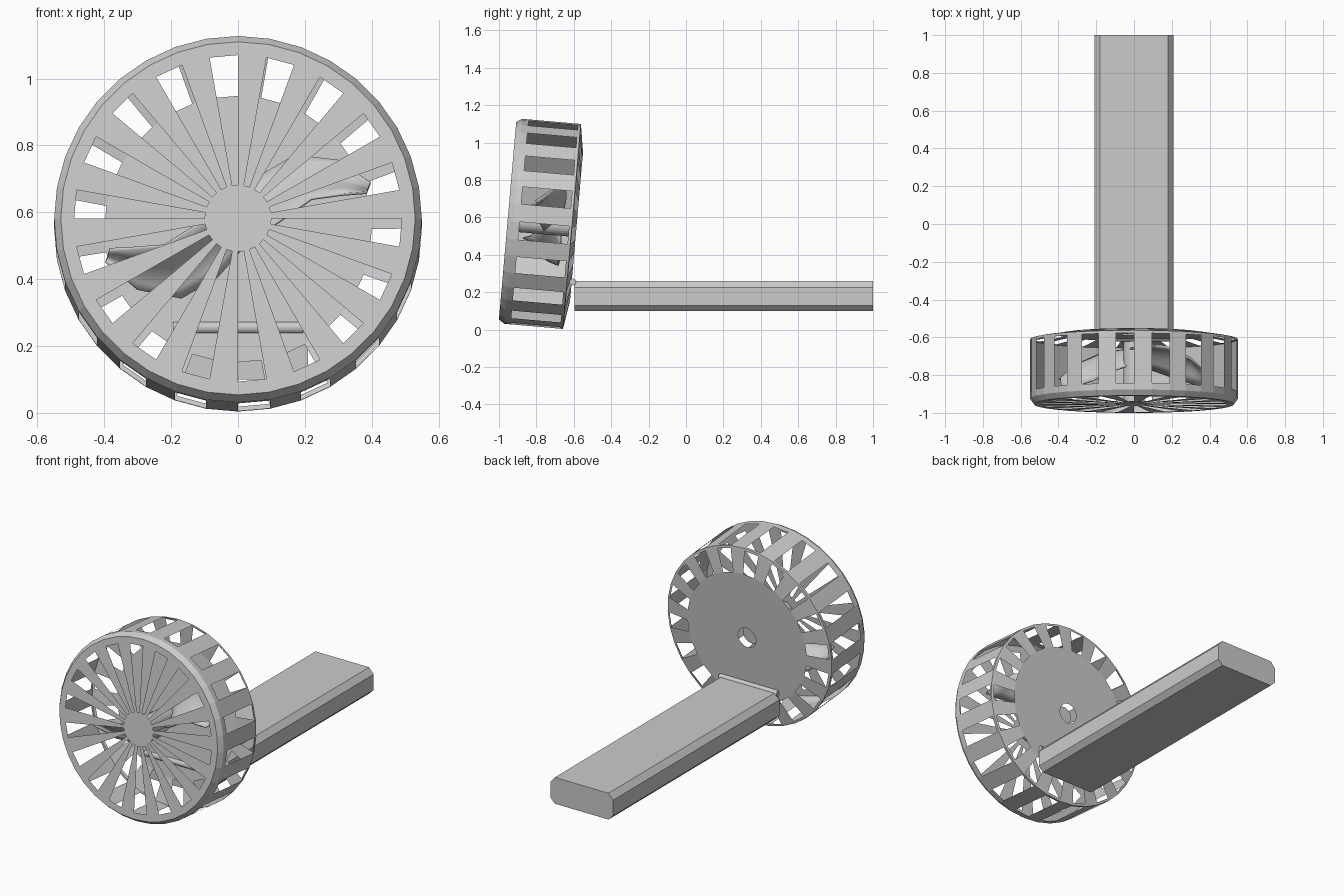
import bpy, bmesh, math
from mathutils import Vector, Matrix

if "Cube" in bpy.data.objects:
    bpy.data.objects.remove(bpy.data.objects["Cube"])

TILT = math.radians(5)
CENTRE = Vector((0, -0.954, 0.582))
BACK = Vector((0, math.cos(TILT), -math.sin(TILT)))
UP = Vector((0, math.sin(TILT), math.cos(TILT)))
N = 36


def head(x, up, depth):
    """Point in the tilted fan head: sideways, up, depth behind the front grille."""
    return CENTRE + Vector((x, 0, 0)) + UP * up + BACK * depth


def make(name, bm):
    mesh = bpy.data.meshes.new(name)
    bm.to_mesh(mesh)
    bm.free()
    ob = bpy.data.objects.new(name, mesh)
    bpy.context.collection.objects.link(ob)
    return ob


def lathe(name, profile, slotted=(), segs=N, cap_start=False, cap_end=False):
    """Revolve (depth, radius) points; slotted bands drop every other face."""
    bm = bmesh.new()
    rings = []
    for d, r in profile:
        rings.append([bm.verts.new(head(r * math.cos(2 * math.pi * k / segs),
                                        r * math.sin(2 * math.pi * k / segs), d))
                      for k in range(segs)])
    for b in range(len(rings) - 1):
        for k in range(segs):
            if b in slotted and k % 2 == 1:
                continue
            n = (k + 1) % segs
            bm.faces.new((rings[b][k], rings[b][n], rings[b + 1][n], rings[b + 1][k]))
    if cap_start:
        bm.faces.new(rings[0][::-1])
    if cap_end:
        bm.faces.new(rings[-1])
    # profile order runs front to back, so outward faces need flipping
    bmesh.ops.reverse_faces(bm, faces=[f for f in bm.faces
                            if f.normal.dot(f.calc_center_median() - head(0, 0, 0.18)) < 0])
    return make(name, bm)


# Cage: front grille, drum wall, rear cone and rear plate with a shaft hole
lathe("fan_cage",
      [(0, 0.10), (0, 0.49), (0, 0.53), (0.03, 0.55), (0.065, 0.55), (0.33, 0.55),
       (0.345, 0.55), (0.348, 0.535), (0.37, 0.40), (0.37, 0.06)],
      slotted=(0, 4, 7), cap_start=True)

# Motor shaft
shaft = lathe("shaft", [(0.01, 0.055), (0.33, 0.055)], segs=24, cap_start=True, cap_end=True)

# Two curved, pitched propeller blades
LOWER = [(0.03, -0.04, 0.20), (0.10, -0.01, 0.18), (0.22, 0.07, 0.13),
         (0.31, 0.08, 0.10), (0.385, 0.085, 0.09)]
UPPER = [(-0.02, 0.06, 0.29), (0.06, 0.15, 0.30), (0.17, 0.215, 0.29),
         (0.30, 0.195, 0.23), (0.395, 0.12, 0.14)]


def blade(name, sign):
    bm = bmesh.new()
    rows = []
    for lo, hi in zip(LOWER, UPPER):
        row = []
        for j in range(6):
            t = j / 5
            p = Vector(lo).lerp(Vector(hi), t)
            p.z += 0.03 * math.sin(math.pi * t)
            row.append(bm.verts.new(head(sign * p.x, sign * p.y, p.z)))
        rows.append(row)
    for a, b in zip(rows, rows[1:]):
        for j in range(5):
            bm.faces.new((a[j], b[j], b[j + 1], a[j + 1]))
    ob = make(name, bm)
    for p in ob.data.polygons:
        p.use_smooth = True
    mod = ob.modifiers.new("thickness", 'SOLIDIFY')
    mod.thickness = 0.008
    mod.offset = 0


blade("blade_right", 1)
blade("blade_left", -1)

# Long base bar with chamfered edges
bm = bmesh.new()
half = [(0.18, 0.26), (0.21, 0.225), (0.21, 0.13), (0.18, 0.10)]
section = half + [(-x, z) for x, z in reversed(half)]
face = bm.faces.new([bm.verts.new((x, -0.595, z)) for x, z in section])
ext = bmesh.ops.extrude_face_region(bm, geom=[face], use_keep_orig=True)
bmesh.ops.translate(bm, vec=(0, 1.595, 0),
                    verts=[v for v in ext["geom"] if isinstance(v, bmesh.types.BMVert)])
bmesh.ops.recalc_face_normals(bm, faces=bm.faces)
make("base_bar", bm)

# Hinge pin joining base and head
bm = bmesh.new()
bmesh.ops.create_cone(bm, cap_ends=True, segments=16, radius1=0.018, radius2=0.018, depth=0.39,
                      matrix=Matrix.Translation((0, -0.605, 0.255)) @ Matrix.Rotation(math.pi / 2, 4, 'Y'))
make("hinge_pin", bm)
